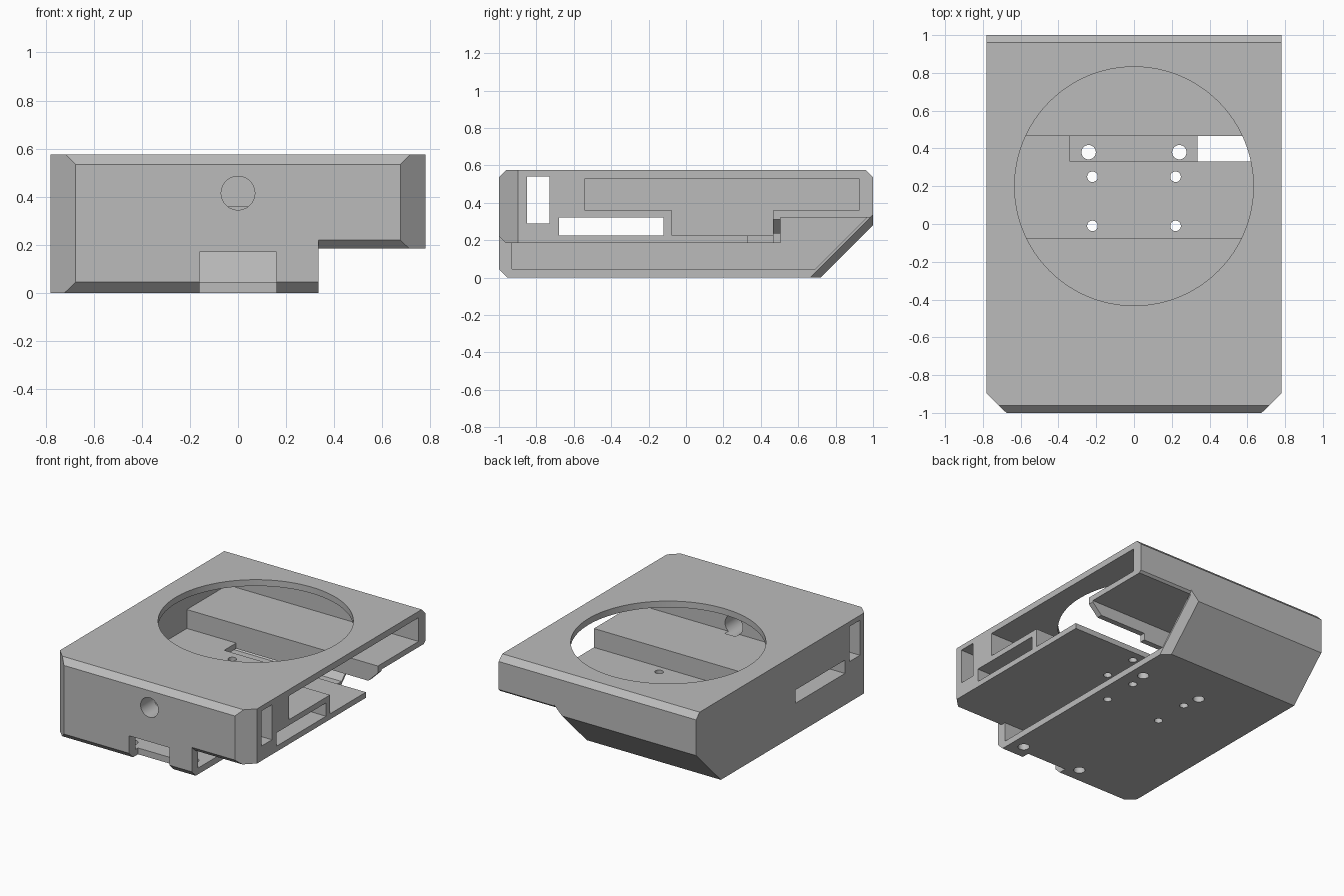
import bpy, bmesh, math
from mathutils import Vector

if "Cube" in bpy.data.objects:
    bpy.data.objects.remove(bpy.data.objects["Cube"])

grey = bpy.data.materials.new("plain grey")
grey.use_nodes = True
grey.diffuse_color = (0.5, 0.5, 0.5, 1)
grey.node_tree.nodes["Principled BSDF"].inputs["Base Color"].default_value = (0.5, 0.5, 0.5, 1)


def loft(name, start, end):
    """Closed prism between two matching outlines."""
    bm = bmesh.new()
    a = [bm.verts.new(p) for p in start]
    b = [bm.verts.new(p) for p in end]
    bm.faces.new(a)
    bm.faces.new(b)
    for i in range(len(a)):
        j = (i + 1) % len(a)
        bm.faces.new((a[i], a[j], b[j], b[i]))
    bmesh.ops.recalc_face_normals(bm, faces=bm.faces)
    mesh = bpy.data.meshes.new(name)
    bm.to_mesh(mesh)
    bm.free()
    mesh.materials.append(grey)
    obj = bpy.data.objects.new(name, mesh)
    bpy.context.scene.collection.objects.link(obj)
    return obj


def prism(name, axis, outline, lo, hi):
    """Extrude a 2D outline along an axis; the outline uses the other two axes."""
    def at(d):
        pts = []
        for u, v in outline:
            p = [u, v]
            p.insert("xyz".index(axis), d)
            pts.append(Vector(p))
        return pts
    return loft(name, at(lo), at(hi))


def box(name, x, y, z):
    return prism(name, "z", [(x[0], y[0]), (x[1], y[0]), (x[1], y[1]), (x[0], y[1])], *z)


def cylinder(name, axis, centre, radius, lo, hi, sides=48):
    ring = [(centre[0] + radius * math.cos(math.tau * i / sides),
             centre[1] + radius * math.sin(math.tau * i / sides)) for i in range(sides)]
    return prism(name, axis, ring, lo, hi)


# Outer body: side profile with chamfered edges and sloped back
W, H, SPLIT = 0.78, 0.575, 0.335
body = prism("enclosure_body", "x", [
    (-0.955, 0), (0.72, 0), (1, 0.28), (1, 0.535), (0.96, H),
    (-0.96, H), (-1, 0.535), (-1, 0.045)], -W, W)


def cut(cutter):
    mod = body.modifiers.new("cut", "BOOLEAN")
    mod.operation = "DIFFERENCE"
    mod.solver = "EXACT"
    mod.object = cutter
    cutter.hide_render = True
    bpy.context.view_layer.objects.active = body
    bpy.ops.object.modifier_apply(modifier=mod.name)
    bpy.data.objects.remove(cutter)


# Front corner chamfers
for s in (-1, 1):
    cut(prism("corner", "z", [(s * 0.655, -1.02), (s * 0.9, -1.02), (s * 0.9, -0.78)], -1, 1))

# Space under the side wing, with its stepped and sloped underside
cut(prism("under_wing", "x", [
    (-1.1, -0.1), (1.1, -0.1), (1.1, 0.435), (0.985, 0.32), (0.505, 0.32),
    (0.505, 0.185), (-0.965, 0.185), (-1.1, 0.32)], SPLIT, 1))

# Chamfer on the sloped back edge beside the wing
ends = []
for y in (0.5, 1.1):
    base = y - 0.72
    ends.append([Vector((SPLIT - 0.065, y, base - 0.01)), Vector((SPLIT + 0.01, y, base - 0.01)),
                 Vector((SPLIT + 0.01, y, base + 0.065))])
cut(loft("slope_edge", *ends))

# Lower compartment, open towards the wing side
cut(prism("lower_bay", "x", [
    (-0.93, 0.045), (0.69, 0.045), (0.965, 0.32), (0.505, 0.32),
    (0.505, 0.185), (-0.93, 0.185)], -0.73, 0.34))

# Upper stepped compartment, open through the wing wall
cut(prism("upper_bay", "x", [
    (-0.54, 0.36), (-0.075, 0.36), (-0.075, 0.225), (0.465, 0.225),
    (0.465, 0.36), (0.925, 0.36), (0.925, 0.53), (-0.54, 0.53)], -0.73, 1))
cut(box("floor_slot", (-0.34, 1), (0.33, 0.465), (0.15, 0.26)))

# Wing rib: raised lower edge with a chamfered end
cut(prism("rib_end", "x", [(0.45, 0.1), (0.52, 0.1), (0.52, 0.235), (0.45, 0.235)], SPLIT, 1))
cut(prism("rib_chamfer", "y", [(0.69, 0.22), (0.9, 0.22), (0.9, 0.31), (W, 0.31)], 0.464, 0.51))

# Large round top opening and front port
cut(cylinder("top_opening", "z", (0, 0.2), 0.632, 0.5, 0.7, 128))
cut(cylinder("front_port", "y", (0, 0.415), 0.07, -1.1, -0.5))

# Side windows running straight across
cut(box("tall_window", (-1, 1), (-0.85, -0.73), (0.29, 0.54)))
cut(box("long_window", (-1, 1), (-0.68, -0.12), (0.225, 0.32)))

# Front notch
cut(box("front_notch", (-0.16, 0.16), (-1.1, -0.9), (-0.1, 0.17)))

# Screw holes
for s in (-1, 1):
    for y in (-0.01, 0.25):
        cut(cylinder("small_hole", "z", (s * 0.22, y), 0.028, -0.1, 0.3, 32))
    for y in (-0.85, 0.38):
        cut(cylinder("large_hole", "z", (s * 0.24, y), 0.038, -0.1, 0.1, 32))

bpy.ops.object.select_all(action="DESELECT")
body.select_set(True)
bpy.context.view_layer.objects.active = body
bpy.ops.object.shade_smooth_by_angle(angle=math.radians(30))
